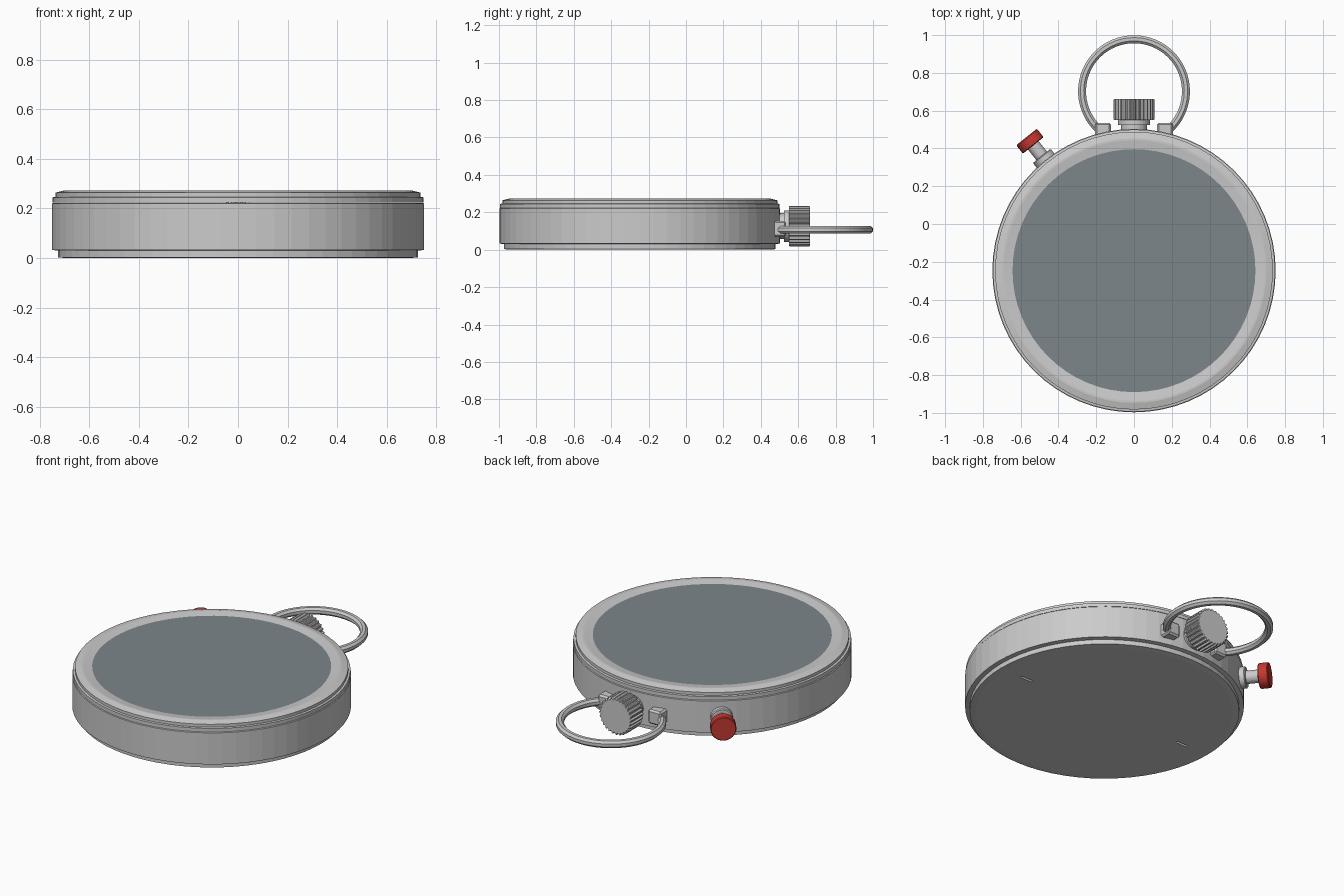
import bpy, bmesh, math
from mathutils import Matrix, Vector

if "Cube" in bpy.data.objects:
    bpy.data.objects.remove(bpy.data.objects["Cube"])

CY = -0.247   # centre of the case in y
AXIS_Z = 0.126


def material(name, rgb):
    m = bpy.data.materials.new(name)
    m.diffuse_color = (*rgb, 1)
    m.use_nodes = True
    m.node_tree.nodes["Principled BSDF"].inputs["Base Color"].default_value = m.diffuse_color
    return m


GLASS = material("dark_glass", (0.20, 0.24, 0.26))
RED = material("red", (0.55, 0.04, 0.03))


def add_object(name, bm, matrix=Matrix(), mat=None):
    bmesh.ops.recalc_face_normals(bm, faces=bm.faces)
    me = bpy.data.meshes.new(name)
    bm.to_mesh(me)
    bm.free()
    ob = bpy.data.objects.new(name, me)
    ob.matrix_world = matrix
    bpy.context.collection.objects.link(ob)
    if mat:
        me.materials.append(mat)
    return ob


def lathe(name, profile, n, matrix, mat=None, closed=False, wobble=None):
    """Turn (radius, height) points round local z; capped unless closed on itself."""
    bm = bmesh.new()
    rings = []
    for r, z in profile:
        ring = []
        for i in range(n):
            a = 2 * math.pi * i / n
            k = r * (wobble(i) if wobble else 1)
            ring.append(bm.verts.new((k * math.cos(a), k * math.sin(a), z)))
        rings.append(ring)
    pairs = list(zip(rings, rings[1:]))
    if closed:
        pairs.append((rings[-1], rings[0]))
    else:
        bm.faces.new(rings[0])
        bm.faces.new(rings[-1])
    for a, b in pairs:
        for i in range(n):
            j = (i + 1) % n
            bm.faces.new((a[i], a[j], b[j], b[i]))
    return add_object(name, bm, matrix, mat)


def box(name, size, loc, bevel=0):
    bm = bmesh.new()
    bmesh.ops.create_cube(bm, size=1)
    bmesh.ops.scale(bm, vec=size, verts=bm.verts)
    if bevel:
        bmesh.ops.bevel(bm, geom=bm.edges[:], offset=bevel, segments=1, affect='EDGES')
    return add_object(name, bm, Matrix.Translation(loc))


def radial(angle):
    """Frame at the case centre whose local z points outward, angle measured from +y."""
    d = Vector((-math.sin(angle), math.cos(angle), 0))
    return Matrix.Translation((0, CY, AXIS_Z)) @ d.to_track_quat('Z', 'Y').to_matrix().to_4x4()


centre = Matrix.Translation((0, CY, 0))

# Case with stepped back cover
case = lathe("case", [(0.69, 0), (0.725, 0.003), (0.725, 0.03), (0.75, 0.033),
                      (0.75, 0.22), (0.745, 0.223)], 64, centre)

# Opening notches in the back cover
for side in (-1, 1):
    cutter = box("notch_cutter", (0.08, 0.014, 0.03), (side * 0.545, CY, 0))
    cutter.hide_render = True
    cutter.hide_set(True)
    mod = case.modifiers.new("notch", 'BOOLEAN')
    mod.operation = 'DIFFERENCE'
    mod.solver = 'EXACT'
    mod.object = cutter

# Stepped bezel and glass
lathe("bezel", [(0.643, 0.224), (0.747, 0.224), (0.747, 0.245), (0.735, 0.247),
                (0.735, 0.264), (0.70, 0.273), (0.69, 0.273), (0.643, 0.266)],
      64, centre, closed=True)
lathe("glass", [(0.644, 0.23), (0.644, 0.266)], 64, centre, GLASS)

# Winding crown: neck, collar and knurled knob
top = radial(0)
lathe("crown_neck", [(0.07, 0.72), (0.07, 0.772)], 32, top)
lathe("crown_collar", [(0.085, 0.77), (0.085, 0.80)], 32, top)
lathe("crown_knob", [(0.105, 0.797), (0.109, 0.801), (0.109, 0.905), (0.105, 0.909)],
      112, top, wobble=lambda i: 1 if i % 4 < 2 else 0.92)

# Side push button
side_frame = radial(math.radians(38.8))
lathe("button_base", [(0.06, 0.72), (0.06, 0.775), (0.055, 0.78)], 32, side_frame)
lathe("button_stem", [(0.036, 0.74), (0.036, 0.86)], 24, side_frame)
lathe("button_cap", [(0.066, 0.851), (0.07, 0.855), (0.07, 0.903), (0.066, 0.908)],
      32, side_frame, RED)

# Lugs holding the ring
for side in (-1, 1):
    box("ring_lug", (0.084, 0.085, 0.085), (side * 0.165, 0.493, 0.112), 0.01)

# Carrying ring: open arc swept with an eight-sided section
bm = bmesh.new()
start, end, steps = math.radians(-53), math.radians(233), 52
prev = None
for s in range(steps + 1):
    a = start + (end - start) * s / steps
    ring = []
    for k in range(8):
        t = 2 * math.pi * (k + 0.5) / 8
        r = 0.275 + 0.0228 * math.cos(t)
        ring.append(bm.verts.new((r * math.cos(a), r * math.sin(a), 0.0228 * math.sin(t))))
    if prev:
        for k in range(8):
            j = (k + 1) % 8
            bm.faces.new((prev[k], prev[j], ring[j], ring[k]))
    if s in (0, steps):
        bm.faces.new(ring)
    prev = ring
add_object("carrying_ring", bm, Matrix.Translation((0, 0.703, 0.107)))
